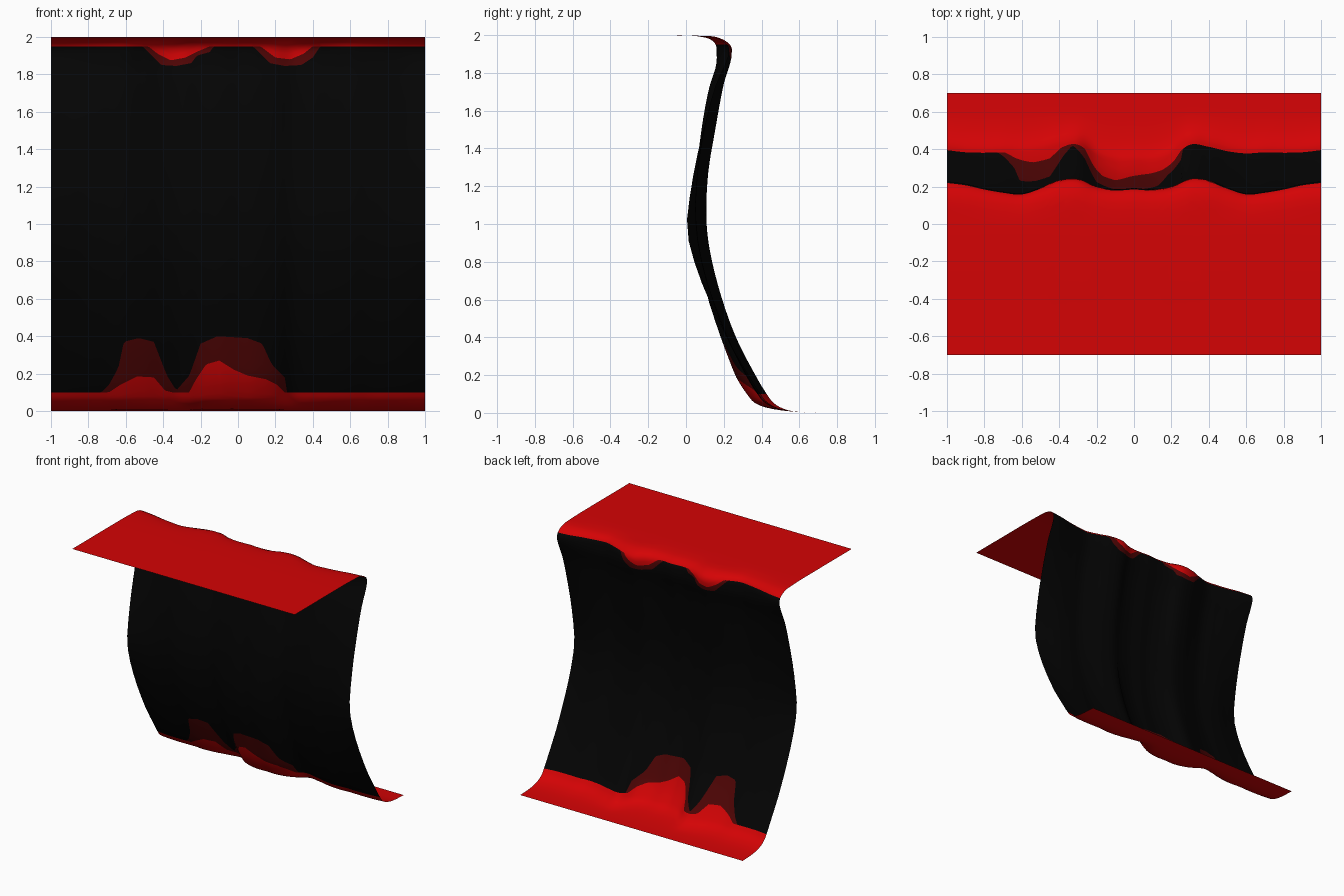
import bpy
import bmesh

cube = bpy.data.objects.get("Cube")
if cube:
    bpy.data.objects.remove(cube, do_unlink=True)


def material(name, rgb):
    m = bpy.data.materials.new(name)
    m.use_nodes = True
    m.diffuse_color = (*rgb, 1)
    bsdf = m.node_tree.nodes["Principled BSDF"]
    bsdf.inputs["Base Color"].default_value = (*rgb, 1)
    bsdf.inputs["Roughness"].default_value = 0.8
    return m


RED, DARK, BLACK = 0, 1, 2
mats = [material("red", (0.66, 0.001, 0.0015)),
        material("dark red", (0.08, 0.0015, 0.0015)),
        material("black", (0.0012, 0.0012, 0.0012))]


def spline(vals, t):
    """Smooth curve through evenly spaced values."""
    n = len(vals) - 1
    t = min(max(t, 0), n)
    i = min(int(t), n - 1)
    f = t - i
    b, c = vals[i], vals[i + 1]
    a = vals[i - 1] if i > 0 else 2 * b - c
    d = vals[i + 2] if i + 2 <= n else 2 * c - b
    return b + 0.5 * f * (c - a + f * (2*a - 5*b + 4*c - d + f * (3*(b - c) + d - a)))


def ramp(pts, x):
    """Straight-line interpolation between (x, z) points."""
    for (x0, z0), (x1, z1) in zip(pts, pts[1:]):
        if x0 <= x <= x1:
            return z0 + (z1 - z0) * (x - x0) / (x1 - x0)
    return pts[0][1] if x < pts[0][0] else pts[-1][1]


# Sheet profiles from the top front edge to the bottom back edge:
# front-most and back-most reach of the folds
INNER = [(-.7, 2), (-.35, 2), (-.1, 2), (.03, 1.997), (.12, 1.982), (.158, 1.95),
         (.163, 1.9), (.15, 1.83), (.10, 1.7), (.05, 1.5), (.01, 1.25), (-.01, .97),
         (.04, .7), (.15, .42), (.25, .2), (.32, .09), (.36, .05), (.43, .025),
         (.55, .008), (.7, 0)]
OUTER = [(-.7, 2), (-.35, 2), (-.1, 2), (.04, 1.997), (.16, 1.99), (.233, 1.95),
         (.242, 1.9), (.232, 1.84), (.2, 1.73), (.16, 1.5), (.122, 1.25), (.12, .97),
         (.17, .7), (.26, .42), (.37, .2), (.43, .1), (.46, .06), (.5, .03),
         (.57, .008), (.7, 0)]
LAST = len(INNER) - 1

# Fold depth from the centre line out to the side, at three levels of the profile
FOLD_TOP = [.36, .28, .45, .97, .88, .4, 0, .12, .35, .65, .82]
FOLD_MID = [.6, .58, .72, .92, .85, .65, .5, .52, .48, .3, .1]
FOLD_LOW = [.1, .1, .35, .95, .85, .65, .55, .6, .58, .6, .7]

# Edges of the painted drips
TOP_RED = [(-.48, 1.95), (-.43, 1.91), (-.36, 1.875), (-.28, 1.89), (-.21, 1.925),
           (-.15, 1.95), (.12, 1.95), (.2, 1.89), (.28, 1.88), (.35, 1.91), (.4, 1.95)]
TOP_DARK = [(-.51, 1.95), (-.45, 1.89), (-.41, 1.85), (-.33, 1.845), (-.25, 1.86),
            (-.22, 1.9), (-.15, 1.92), (-.13, 1.95), (.08, 1.95), (.13, 1.9),
            (.17, 1.86), (.25, 1.845), (.34, 1.85), (.4, 1.89), (.44, 1.95)]
LOW_DARK = [(-.73, .1), (-.69, .14), (-.64, .23), (-.61, .37), (-.53, .39),
            (-.45, .37), (-.38, .19), (-.33, .11), (-.26, .19), (-.2, .36),
            (-.11, .4), (.05, .39), (.13, .36), (.18, .25), (.25, .18), (.26, .1)]
LOW_RED = [(-.69, .1), (-.63, .14), (-.54, .185), (-.45, .18), (-.39, .11),
           (-.35, .1), (-.26, .1), (-.23, .16), (-.17, .25), (-.1, .27),
           (-.02, .22), (.05, .19), (.15, .17), (.21, .14), (.25, .1)]


def sheet_point(x, t):
    s = abs(x) * 10
    w = ramp([(6, spline(FOLD_TOP, s)), (11, spline(FOLD_MID, s)),
              (14, spline(FOLD_LOW, s))], t)
    y, z = (spline([p[k] * (1 - w) + q[k] * w for p, q in zip(INNER, OUTER)], t)
            for k in (0, 1))
    return x, y, z


def find_height(x, z):
    """Position along the sheet where it falls to height z."""
    lo, hi = 2.0, LAST - 1.0
    for _ in range(18):
        mid = (lo + hi) / 2
        if sheet_point(x, mid)[2] > z:
            lo = mid
        else:
            hi = mid
    return lo


# Bands down the sheet: (rows, colour)
BANDS = [(12, RED), (3, DARK), (24, BLACK), (4, DARK), (12, RED)]
COLS = 160
bm = bmesh.new()
grid = []
for i in range(COLS + 1):
    x = -1 + 2 * i / COLS
    stops = [0] + [find_height(x, ramp(e, x))
                   for e in (TOP_RED, TOP_DARK, LOW_DARK, LOW_RED)] + [LAST]
    ts = [0]
    for (rows, _), a, b in zip(BANDS, stops, stops[1:]):
        ts += [a + (max(a, b) - a) * (r + 1) / rows for r in range(rows)]
    grid.append([bm.verts.new(sheet_point(x, t)) for t in ts])

colours = [c for rows, c in BANDS for _ in range(rows)]
for left, right in zip(grid, grid[1:]):
    for j, c in enumerate(colours):
        face = bm.faces.new((left[j], left[j + 1], right[j + 1], right[j]))
        face.material_index = c
        face.smooth = True
# Close up the bands where they have no width
bmesh.ops.remove_doubles(bm, verts=bm.verts, dist=0.0004)
bmesh.ops.recalc_face_normals(bm, faces=bm.faces)

mesh = bpy.data.meshes.new("hanging_cloth")
bm.to_mesh(mesh)
bm.free()
for m in mats:
    mesh.materials.append(m)
cloth = bpy.data.objects.new("hanging_cloth", mesh)
bpy.context.collection.objects.link(cloth)
